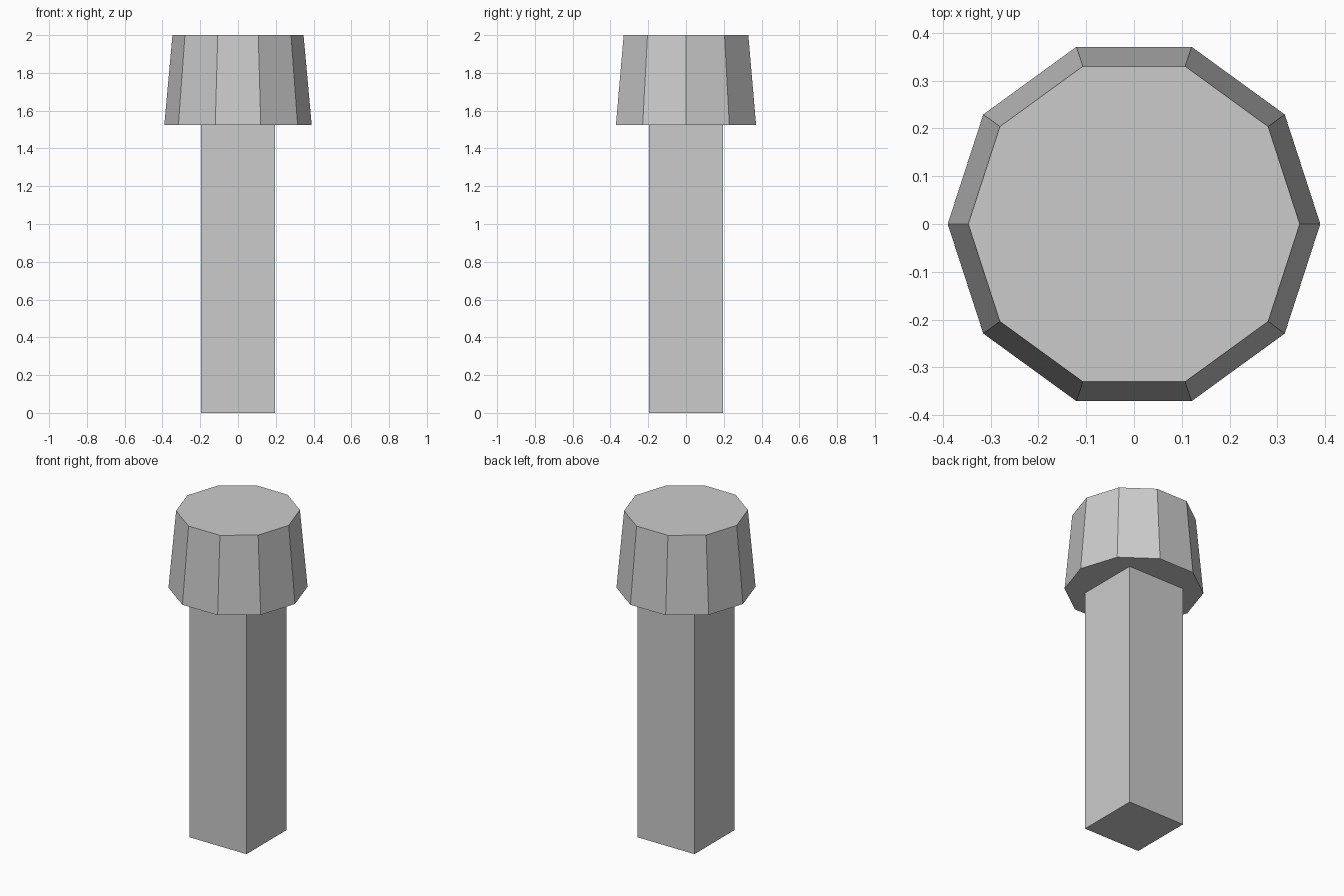
import bpy, math

if "Cube" in bpy.data.objects:
    bpy.data.objects.remove(bpy.data.objects["Cube"])

# Single plain grey
grey = bpy.data.materials.new("plain_grey")
grey.diffuse_color = (0.6, 0.6, 0.6, 1)
grey.use_nodes = True
grey.node_tree.nodes["Principled BSDF"].inputs["Base Color"].default_value = grey.diffuse_color

JOINT_Z, TOP_Z = 1.525, 2.0


def finish(name):
    obj = bpy.context.object
    obj.name = name
    obj.data.materials.append(grey)
    return obj


# Square shaft
bpy.ops.mesh.primitive_cube_add(size=1, location=(0, 0, JOINT_Z / 2))
bpy.context.object.scale = (0.39, 0.39, JOINT_Z)
bpy.ops.object.transform_apply(location=False, rotation=False, scale=True)
finish("shaft")

# Tapered ten-sided head, with corners on the x axis
bpy.ops.mesh.primitive_cone_add(vertices=10, radius1=0.39, radius2=0.347,
                                depth=TOP_Z - JOINT_Z,
                                location=(0, 0, (TOP_Z + JOINT_Z) / 2),
                                rotation=(0, 0, math.pi / 2))
bpy.ops.object.transform_apply(location=False, rotation=True, scale=False)
finish("head")
